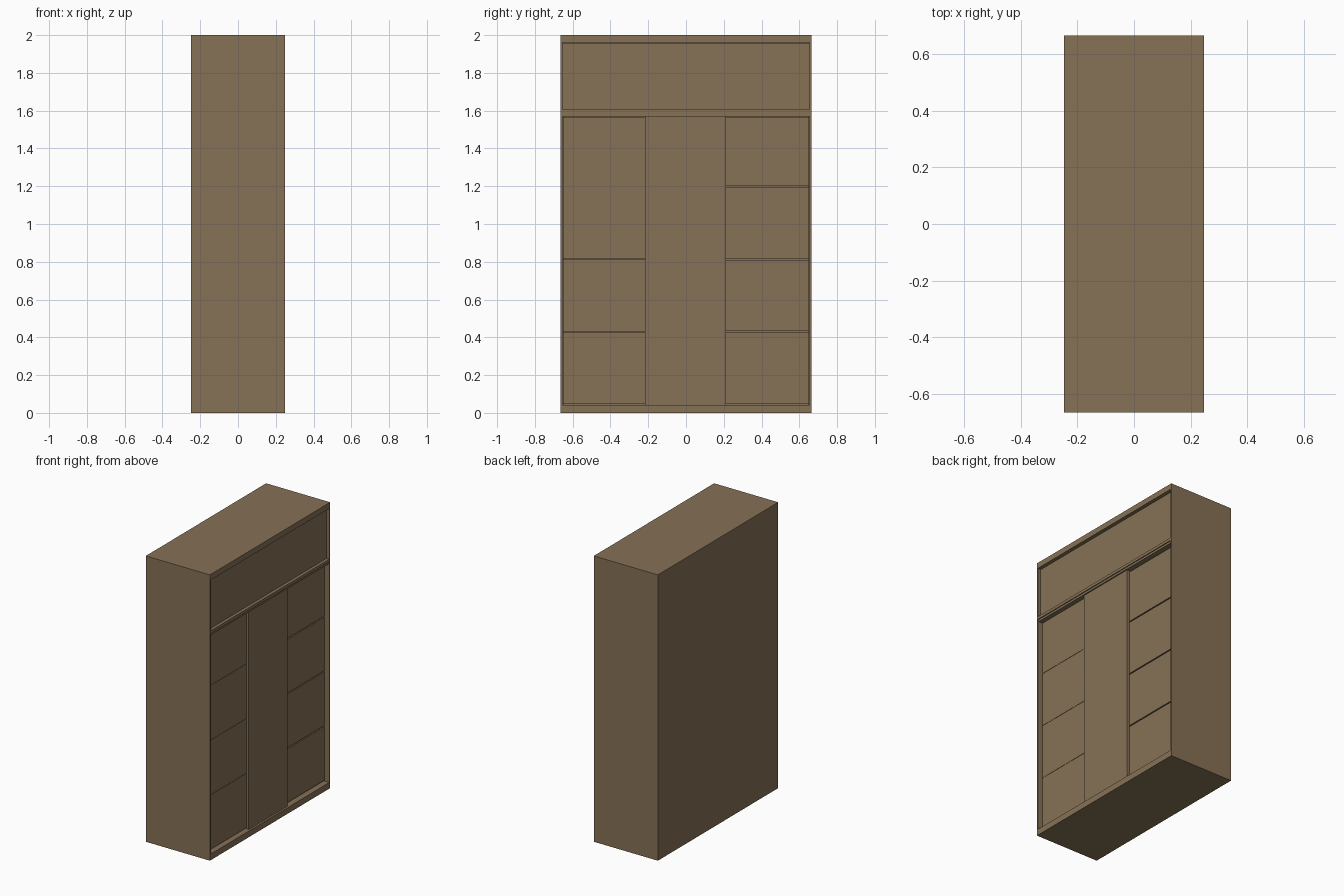
import bpy

if "Cube" in bpy.data.objects:
    bpy.data.objects.remove(bpy.data.objects["Cube"])

# One flat wood colour
wood = bpy.data.materials.new("brown wood")
wood.diffuse_color = (0.236, 0.167, 0.093, 1)
wood.use_nodes = True
wood.node_tree.nodes["Principled BSDF"].inputs["Base Color"].default_value = wood.diffuse_color

X0, X1 = -0.248, 0.248      # back and open face
W = 0.665                   # half width
T = 0.01                    # side panel thickness


def box(name, x, y, z):
    """Axis-aligned board from (min, max) ranges."""
    bpy.ops.mesh.primitive_cube_add(size=1)
    o = bpy.context.object
    o.name = name
    for v in o.data.vertices:
        for i, (a, b) in enumerate((x, y, z)):
            v.co[i] = a if v.co[i] < 0 else b
    o.data.materials.append(wood)
    return o


# Carcass
for side, s in (("left", -1), ("right", 1)):
    box(side + "_side", (X0, X1), sorted((s * W, s * (W - T))), (0, 1.96))
inner = (-W + T, W - T)
box("top_slab", (X0, X1), (-W, W), (1.96, 2.0))
box("plinth", (X0, X1), inner, (0, 0.043))
box("back_panel", (X0, X0 + T), inner, (0.043, 1.96))
box("middle_shelf", (X0 + T, X1), inner, (1.585, 1.605))
box("door_track", (X0 + T, X1 - 0.006), inner, (1.57, 1.585))

# Upper closed front
box("upper_front", (X1 - 0.04, X1 - 0.022), inner, (1.605, 1.957))

# Centre sliding door runs on the front track
box("centre_door", (X1 - 0.032, X1 - 0.014), (-0.216, 0.212), (0.043, 1.57))

# Side sliding doors on the rear track, each faced with four panels
levels = (0.047, 0.43, 0.813, 1.196, 1.567)
for name, y, gap in (("left", (-0.652, -0.2), 0.002),
                     ("right", (0.2, 0.65), 0.008)):
    box(name + "_door_board", (X1 - 0.055, X1 - 0.043), y, (0.043, 1.57))
    for i in range(4):
        box(f"{name}_door_panel_{i + 1}", (X1 - 0.043, X1 - 0.034), y,
            (levels[i] + gap / 2, levels[i + 1] - gap / 2))
